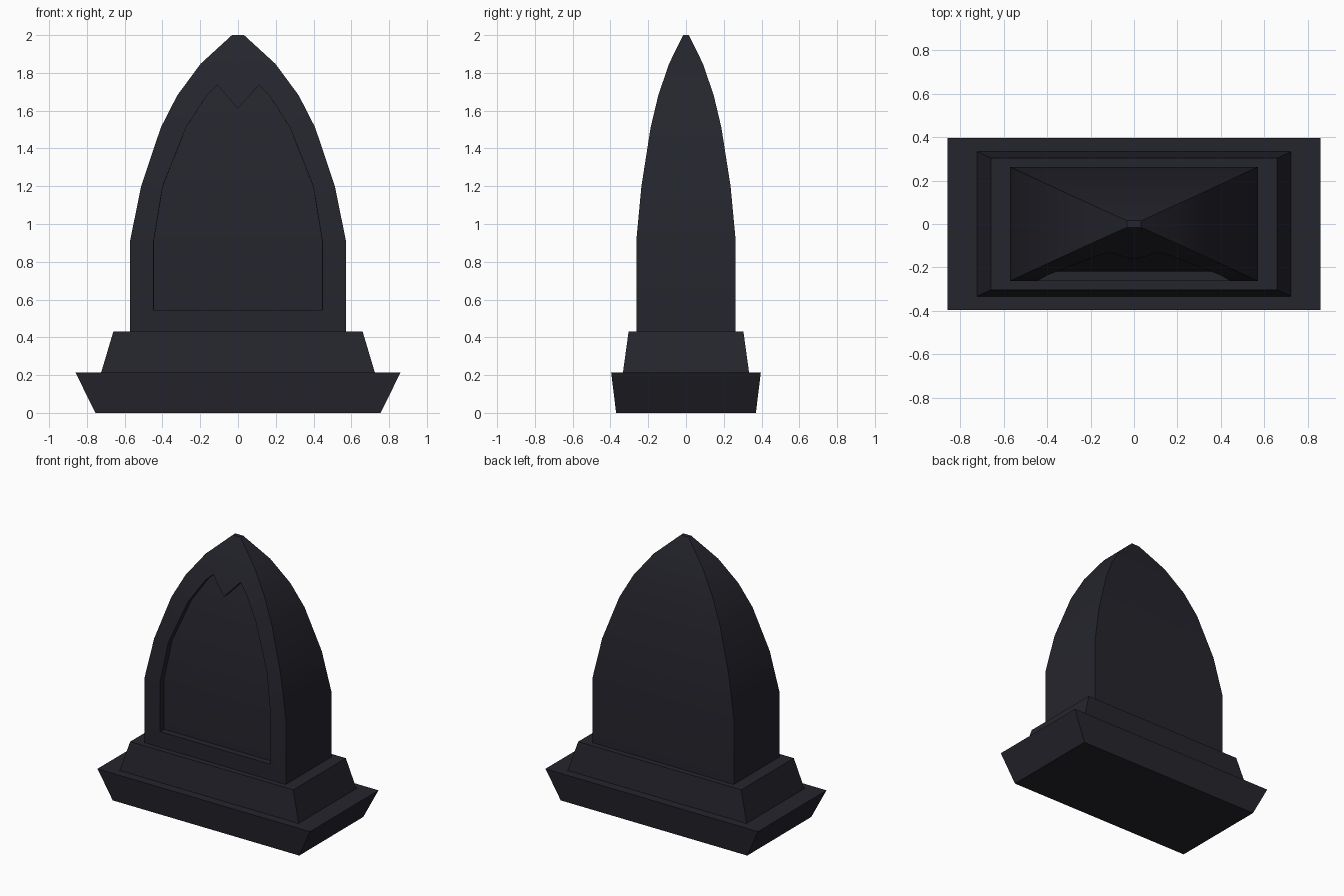
import bpy, bmesh, math

if "Cube" in bpy.data.objects:
    bpy.data.objects.remove(bpy.data.objects["Cube"])

stone = bpy.data.materials.new("dark slate")
stone.diffuse_color = (0.018, 0.018, 0.026, 1)
stone.use_nodes = True
stone.node_tree.nodes["Principled BSDF"].inputs["Base Color"].default_value = stone.diffuse_color


def make_object(name, bm):
    bmesh.ops.recalc_face_normals(bm, faces=bm.faces)
    mesh = bpy.data.meshes.new(name)
    bm.to_mesh(mesh)
    bm.free()
    mesh.materials.append(stone)
    ob = bpy.data.objects.new(name, mesh)
    bpy.context.collection.objects.link(ob)
    return ob


def loft(name, levels):
    """Stack of rectangles given as (z, half width, half depth)."""
    bm = bmesh.new()
    rings = [[bm.verts.new((sx * w, sy * d, z))
              for sx, sy in ((-1, -1), (1, -1), (1, 1), (-1, 1))]
             for z, w, d in levels]
    for a, b in zip(rings, rings[1:]):
        for i in range(4):
            j = (i + 1) % 4
            bm.faces.new((a[i], a[j], b[j], b[i]))
    bm.faces.new(rings[0][::-1])
    bm.faces.new(rings[-1])
    return make_object(name, bm)


# Plinth: flared foot and tapered step
loft("plinth_foot", [(0, 0.755, 0.37), (0.213, 0.86, 0.396)])
loft("plinth_step", [(0.205, 0.727, 0.335), (0.43, 0.66, 0.304)])

# Pointed-arch slab
LEVELS = [(0.42, 0.571, 0.263), (0.912, 0.571, 0.263), (1.2, 0.513, 0.236),
          (1.512, 0.408, 0.187), (1.68, 0.322, 0.147), (1.848, 0.198, 0.09),
          (2.0, 0.032, 0.015)]
slab = loft("headstone_slab", LEVELS)


def half_depth(z):
    for (z0, _, d0), (z1, _, d1) in zip(LEVELS, LEVELS[1:]):
        if z <= z1:
            return d0 + (d1 - d0) * (z - z0) / (z1 - z0)
    return LEVELS[-1][2]


# Recess cutter: notched arch outline whose inner side follows the slab front
RECESS = 0.045
right = [(0.45, 0.545), (0.45, 0.912), (0.402, 1.2), (0.277, 1.512),
         (0.167, 1.68), (0.111, 1.735)]
outline = right + [(0, 1.612)] + [(-x, z) for x, z in reversed(right)]
bm = bmesh.new()
bm.faces.new([bm.verts.new((x, -0.5, z)) for x, z in outline])
for z, _, _ in LEVELS[1:5]:
    bmesh.ops.bisect_plane(bm, geom=bm.verts[:] + bm.edges[:] + bm.faces[:],
                           dist=1e-5, plane_co=(0, 0, z), plane_no=(0, 0, 1))
ext = bmesh.ops.extrude_face_region(bm, geom=bm.faces[:], use_keep_orig=True)
for v in ext["geom"]:
    if isinstance(v, bmesh.types.BMVert):
        v.co.y = RECESS - half_depth(v.co.z)
        v.co.x *= 0.99
cutter = make_object("recess_cutter", bm)
cutter.hide_render = True
cutter.hide_set(True)

# Cut the recess and apply it
mod = slab.modifiers.new("recess", 'BOOLEAN')
mod.operation = 'DIFFERENCE'
mod.solver = 'EXACT'
mod.object = cutter
bpy.context.view_layer.objects.active = slab
slab.select_set(True)
bpy.ops.object.modifier_apply(modifier=mod.name)
bpy.data.objects.remove(cutter)
bpy.ops.object.shade_smooth_by_angle(angle=math.radians(30))
